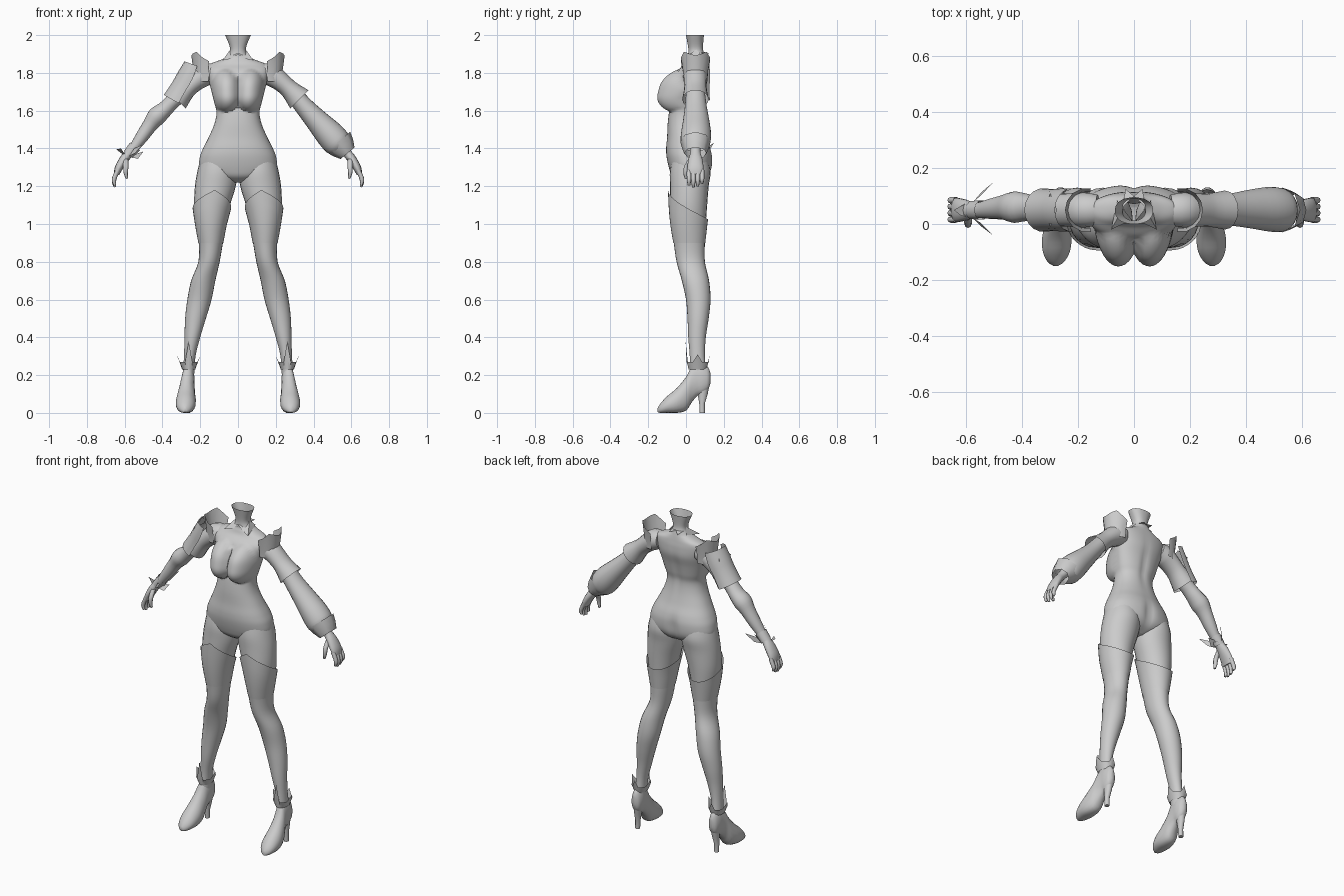
import bpy, bmesh
from math import sin, cos, pi, exp, radians, copysign
from mathutils import Vector

grey = bpy.data.materials.new("plain grey")
grey.diffuse_color = (0.6, 0.6, 0.6, 1)


def finish(name, bm, angle=50):
    bmesh.ops.recalc_face_normals(bm, faces=bm.faces)
    me = bpy.data.meshes.new(name)
    bm.to_mesh(me)
    bm.free()
    me.materials.append(grey)
    ob = bpy.data.objects.new(name, me)
    bpy.context.collection.objects.link(ob)
    bpy.ops.object.select_all(action='DESELECT')
    ob.select_set(True)
    bpy.context.view_layer.objects.active = ob
    bpy.ops.object.shade_smooth_by_angle(angle=radians(angle))
    return ob


def loft(name, rings, start=False, end=False, closed=True):
    """Skin a list of equal point rings, optionally capping the ends."""
    bm = bmesh.new()
    vs = [[bm.verts.new(p) for p in r] for r in rings]
    n = len(rings[0])
    for a, b in zip(vs, vs[1:]):
        for i in range(n if closed else n - 1):
            j = (i + 1) % n
            bm.faces.new((a[i], a[j], b[j], b[i]))
    if start:
        bm.faces.new(vs[0])
    if end:
        bm.faces.new(vs[-1])
    return finish(name, bm)


def refine(rows, sub=4):
    """Catmull-Rom subdivision of a table of rows."""
    out = []
    for i in range(len(rows) - 1):
        p = [rows[max(0, i - 1)], rows[i], rows[i + 1], rows[min(len(rows) - 1, i + 2)]]
        for k in range(sub):
            t = k / sub
            out.append([0.5 * (2 * b + (c - a) * t + (2 * a - 5 * b + 4 * c - d) * t * t
                               + (3 * b - a - 3 * c + d) * t ** 3) for a, b, c, d in zip(*p)])
    return out + [list(rows[-1])]


def flat_ring(row, s=1, n=24, power=1.0, grow=0.0):
    """Level ring from (z, x0, x1, y0, y1)."""
    z, x0, x1, y0, y1 = row
    pts = []
    for i in range(n):
        a = 2 * pi * i / n
        c, d = (copysign(abs(v) ** power, v) for v in (cos(a), sin(a)))
        pts.append(Vector((s * ((x0 + x1) / 2 + ((x1 - x0) / 2 + grow) * c),
                           (y0 + y1) / 2 + ((y1 - y0) / 2 + grow) * d, z)))
    return pts


def tube(name, rows, s=1, n=16, sub=3, start=False, end=False, arc=(0, 2 * pi)):
    """Tube along (x, y, z, in-plane radius, depth radius)."""
    rows = refine(rows, sub)
    closed = arc[1] - arc[0] > 6.28
    rings = []
    for i, (x, y, z, ra, ry) in enumerate(rows):
        p, q = rows[max(0, i - 1)], rows[min(len(rows) - 1, i + 1)]
        t = Vector((q[0] - p[0], 0, q[2] - p[2])).normalized()
        ring = []
        for k in range(n):
            a = arc[0] + (arc[1] - arc[0]) * k / (n if closed else n - 1)
            ring.append((s * (x - t.z * ra * cos(a)), y + ry * sin(a), z + t.x * ra * cos(a)))
        rings.append(ring)
    return loft(name, rings, start, end, closed)


def leaves(name, shapes, s=1):
    """Thin pointed plates."""
    bm = bmesh.new()
    for shape in shapes:
        bm.faces.new([bm.verts.new((s * x, y, z)) for x, y, z in shape])
    return finish(name, bm)


# torso, hips and open neck: z, half width, front, back
TORSO = [(1.22, .03, -.03, .06), (1.25, .15, -.07, .11), (1.29, .203, -.088, .135),
         (1.35, .203, -.102, .14), (1.40, .185, -.105, .13), (1.46, .155, -.10, .105),
         (1.53, .125, -.097, .085), (1.59, .114, -.09, .078), (1.64, .125, -.08, .088),
         (1.70, .14, -.07, .10), (1.76, .155, -.065, .115), (1.81, .165, -.045, .115),
         (1.845, .15, -.01, .11), (1.87, .09, .003, .105), (1.89, .055, .01, .10),
         (1.93, .042, .012, .09), (2.0, .068, .0, .095)]
rings = []
for z, w, f, b in refine(TORSO, 6):
    ring = flat_ring((z, -w, w, f, b), n=64, power=.88)
    for p in ring:
        if p.y < (f + b) / 2:     # bust
            h = .085 if z < 1.68 else .14
            d = ((abs(p.x) - .068) / .08) ** 2 + ((z - 1.68) / h) ** 2
            p.y -= .085 * max(0, 1 - d) ** .7
        else:                     # spine and seat cleft
            p.y -= .016 * exp(-(p.x / .025) ** 2) * exp(-((z - 1.32) / .07) ** 2)
            p.y -= .008 * exp(-(p.x / .02) ** 2) * exp(-((z - 1.65) / .12) ** 2)
    rings.append(ring)
loft("torso", rings, start=True)

# legs: z, inner, outer, front, back
LEG = [(1.36, .03, .195, -.07, .11), (1.28, .006, .215, -.085, .13), (1.2, .012, .228, -.085, .12),
       (1.1, .042, .232, -.085, .112), (1.0, .065, .222, -.08, .105), (.9, .08, .208, -.065, .10),
       (.8, .097, .21, -.05, .10), (.7, .12, .248, -.022, .122), (.6, .14, .268, 0, .13),
       (.5, .17, .28, .008, .12), (.4, .20, .283, .012, .105), (.3, .225, .286, .02, .10),
       (.2, .232, .292, .02, .11)]


def leg_at(z):
    for a, b in zip(LEG, LEG[1:]):
        if a[0] >= z >= b[0]:
            t = (a[0] - z) / (a[0] - b[0])
            return [u + (v - u) * t for u, v in zip(a, b)]


# shoes: y, bottom, top, centre x, half width
SHOE = [(-.15, .004, .025, .28, .008), (-.135, 0, .05, .28, .03), (-.10, 0, .088, .278, .048),
        (-.05, 0, .13, .276, .053), (0, .012, .19, .272, .045), (.03, .055, .245, .267, .037),
        (.06, .09, .265, .264, .034), (.09, .10, .265, .263, .033), (.118, .125, .24, .263, .025),
        (.13, .16, .21, .263, .008)]

for s, side in ((1, "left"), (-1, "right")):
    loft(side + "_leg", [flat_ring(r, s) for r in refine(LEG)], True, True)

    # thigh stocking with a peaked, slanted top edge
    n, rings = 32, []
    for k in range(5):
        ring = []
        for i in range(n):
            f = -sin(2 * pi * i / n)
            slant = abs(((i / n - .75 + .5) % 1) - .5) * 4
            top = 1.08 + (.1 * (1 - slant) if f > 0 else .055 * f)
            z = top + (.9 - top) * k / 4
            ring.append(flat_ring(leg_at(z), s, n, grow=.008 * (1 - k / 4) + .002)[i])
        rings.append(ring)
    loft(side + "_stocking_top", rings)

    # shoe with slim heel
    rings = []
    for y, z0, z1, cx, w in refine(SHOE, 3):
        ring = []
        for i in range(20):
            a = 2 * pi * i / 20
            up = sin(a)
            wide = w * (1 - .3 * max(0, up))
            ring.append((s * (cx + wide * copysign(abs(cos(a)) ** .8, cos(a))), y,
                         max(0, (z0 + z1) / 2 + (z1 - z0) / 2 * copysign(abs(up) ** .8, up))))
        rings.append(ring)
    loft(side + "_shoe", rings, True, True)
    HEEL = [(0, .255, .283, .072, .1), (.05, .253, .283, .07, .1), (.1, .245, .285, .062, .115),
            (.17, .235, .29, .05, .127)]
    loft(side + "_heel", [flat_ring(r, s, 12) for r in HEEL], True, True)

    # ankle cuff with points
    rings = []
    for k in range(4):
        ring = flat_ring((.23, .228, .294, .015, .108), s, 16, grow=.002 + .005 * k)
        for i, p in enumerate(ring):
            peak = (.15 if i == 12 else .08) if i % 4 == 0 else .04
            p.z += peak * k / 3
            if i % 4 == 0:
                p.x += (p.x - s * .261) * .1 * k
        rings.append(ring)
    loft(side + "_ankle_cuff", rings)

    # upper arm sleeve with flared hem
    tube(side + "_upper_sleeve", [(.13, .05, 1.80, .05, .055), (.175, .05, 1.79, .06, .062),
         (.225, .05, 1.755, .052, .06), (.27, .05, 1.715, .05, .06), (.325, .05, 1.66, .068, .07)],
         s, start=True)

    # upright shoulder guard
    lo, mid, hi = [], [], []
    for i in range(9):
        a = radians(-100 + 25 * i)
        rise = (.0, .02, .05, .04, .03, .04, .05, .02, .0)[i]
        for ring, r, z in ((lo, .064, 1.755), (mid, .068, 1.81), (hi, .079, 1.862 + rise)):
            ring.append((s * (.168 + r * cos(a)), .05 + r * sin(a), z))
    loft(side + "_shoulder_guard", [lo, mid, hi], closed=False)

    # hand: palm, four fingers and thumb
    tube(side + "_palm", [(.55, .05, 1.41, .027, .028), (.578, .05, 1.375, .024, .027),
         (.605, .05, 1.34, .024, .038), (.632, .05, 1.295, .021, .044), (.643, .05, 1.262, .014, .04)],
         s, 14, end=True)
    for i, drop in enumerate((.01, 0, .005, .02)):
        y = .016 + .023 * i
        tube(side + "_finger_%d" % (i + 1), [(.636, y, 1.285, .012, .012), (.652, y, 1.25, .012, .012),
             (.657, y, 1.222 + drop / 2, .011, .011), (.651, y, 1.195 + drop, .006, .007)],
             s, 8, end=True)
    tube(side + "_thumb", [(.595, .03, 1.345, .014, .016), (.594, .004, 1.305, .014, .014),
         (.594, -.002, 1.27, .011, .012), (.588, 0, 1.24, .006, .007)], s, 8, end=True)

    # neck collar flap
    leaves(side + "_collar_flap", [[(.04, .055, 1.925), (.082, -.02, 1.866), (.035, .002, 1.875), (.0, .005, 1.90)],
                                   [(.04, .055, 1.925), (.06, .085, 1.89), (.082, -.02, 1.866)],
                                   [(.042, .06, 1.91), (.03, .125, 1.90), (0, .1, 1.91)]], s)

# left forearm: bell sleeve and turned cuff
tube("bell_sleeve", [(.285, .05, 1.70, .044, .05), (.35, .052, 1.622, .05, .058), (.42, .054, 1.545, .062, .07),
     (.485, .053, 1.475, .075, .08), (.525, .05, 1.43, .075, .078), (.545, .05, 1.41, .06, .065)], n=24)
tube("sleeve_cuff", [(.53, .05, 1.435, .083, .08), (.555, .05, 1.405, .07, .072),
     (.58, .05, 1.375, .048, .06)], n=8, sub=1)

# right forearm: bare arm with rounded elbow
tube("bare_forearm", [(.29, .05, 1.70, .042, .045), (.35, .055, 1.645, .04, .045), (.39, .06, 1.605, .043, .05),
     (.43, .06, 1.57, .05, .056), (.465, .06, 1.525, .04, .045), (.51, .055, 1.46, .034, .037),
     (.55, .05, 1.405, .026, .029), (.575, .05, 1.375, .024, .027)], -1)

# right outer arm plate and wrist leaves
tube("outer_arm_plate", [(.225, .05, 1.84, .062, .076), (.25, .05, 1.775, .074, .078),
     (.285, .05, 1.715, .072, .075), (.325, .05, 1.645, .078, .078)], -1, 11, 2,
     arc=(-.55 * pi, .55 * pi))
leaves("arm_plate_peak", [[(.30, -.01, 1.80), (.275, .05, 1.865), (.30, .11, 1.80), (.318, .05, 1.80)]], -1)
leaves("wrist_leaves", [
    [(.585, .025, 1.35), (.62, .03, 1.40), (.645, .05, 1.395), (.60, .075, 1.365)],
    [(.575, .03, 1.355), (.53, .035, 1.345), (.50, .05, 1.385), (.555, .075, 1.365)],
    [(.575, .08, 1.36), (.545, .115, 1.375), (.505, .148, 1.43), (.55, .10, 1.40)],
    [(.575, .02, 1.36), (.545, -.01, 1.375), (.505, -.04, 1.42), (.55, .005, 1.40)]], -1)
tube("wrist_band", [(.545, .05, 1.412, .033, .036), (.58, .05, 1.368, .03, .034)], -1, 10, 1)
